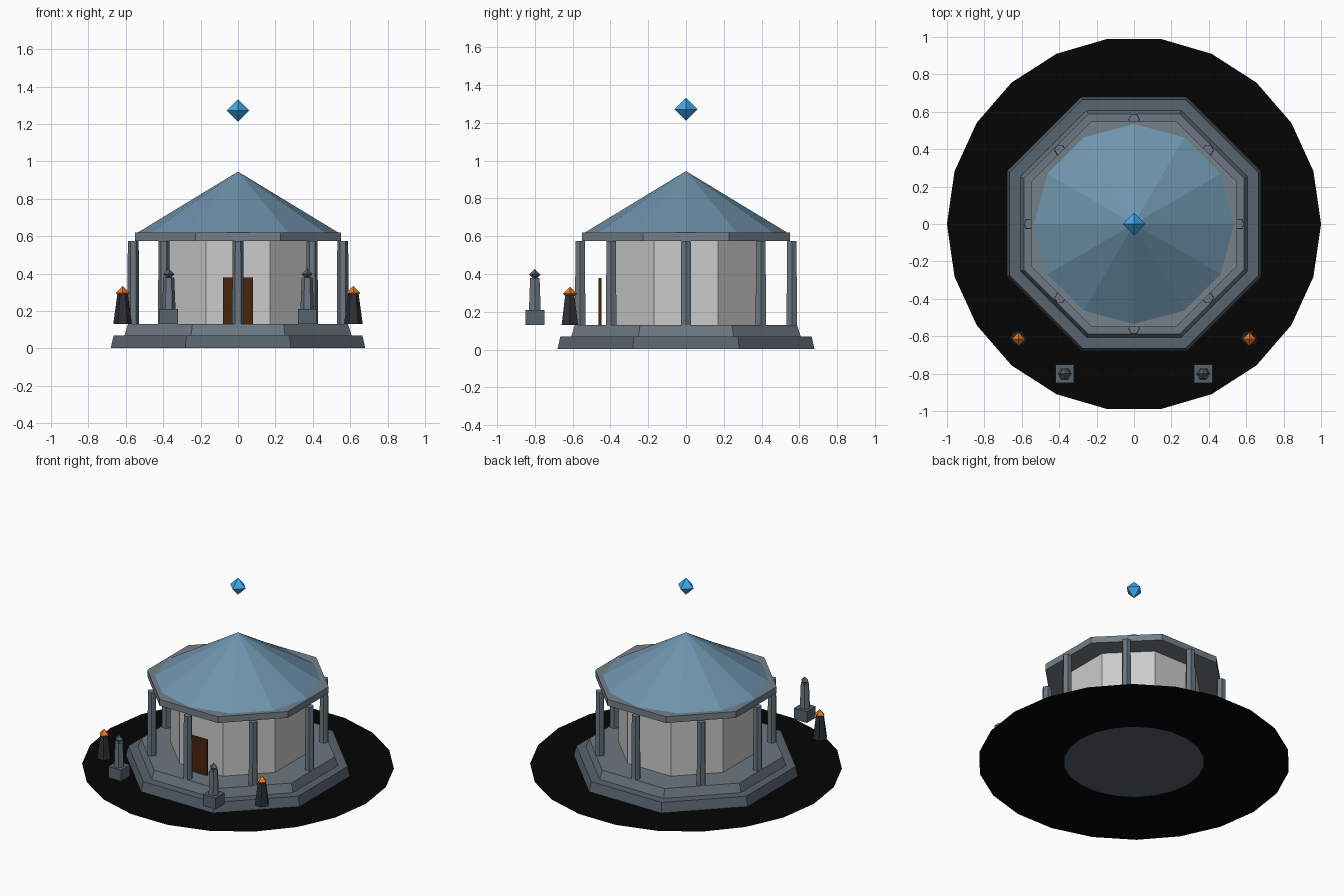
import bpy
import math
from math import pi, cos, sin

if "Cube" in bpy.data.objects:
    bpy.data.objects.remove(bpy.data.objects["Cube"])


def material(name, hex_code):
    rgb = [int(hex_code[i:i + 2], 16) / 255 for i in (0, 2, 4)]
    m = bpy.data.materials.new(name)
    m.diffuse_color = (*[c ** 2.2 for c in rgb], 1)
    m.use_nodes = True
    m.node_tree.nodes["Principled BSDF"].inputs["Base Color"].default_value = m.diffuse_color
    return m


BLACK = material("ground_black", "0D0D0D")
STONE_DARK = material("dark_stone", "58636E")
STONE = material("stone", "6B7680")
TRIM = material("trim_stone", "747E87")
WALL = material("pale_wall", "BDBDBB")
ROOF = material("slate_blue", "6E93AC")
WOOD = material("door_wood", "4A2814")
IRON = material("dark_iron", "303438")
FLAME = material("flame_orange", "F07820")
CRYSTAL = material("crystal_blue", "3FA9F0")


def mesh(name, verts, faces, mat):
    me = bpy.data.meshes.new(name)
    me.from_pydata(verts, [], faces)
    me.materials.append(mat)
    ob = bpy.data.objects.new(name, me)
    bpy.context.collection.objects.link(ob)
    return ob


def prism(name, n, r0, r1, z0, z1, mat, x=0, y=0, turn=0.0):
    """Closed n-sided frustum, or a cone when r1 is 0."""
    def ring(r, z):
        return [(x + r * cos(turn + 2 * pi * i / n), y + r * sin(turn + 2 * pi * i / n), z)
                for i in range(n)]
    verts = ring(r0, z0)
    faces = [tuple(reversed(range(n)))]
    if r1 == 0:
        verts.append((x, y, z1))
        faces += [(i, (i + 1) % n, n) for i in range(n)]
    else:
        verts += ring(r1, z1)
        faces += [(i, (i + 1) % n, n + (i + 1) % n, n + i) for i in range(n)]
        faces.append(tuple(range(n, 2 * n)))
    return mesh(name, verts, faces, mat)


def octahedron(name, r, x, y, z, mat):
    verts = [(x + r, y, z), (x, y + r, z), (x - r, y, z), (x, y - r, z), (x, y, z + r), (x, y, z - r)]
    faces = [(i, (i + 1) % 4, 4) for i in range(4)] + [((i + 1) % 4, i, 5) for i in range(4)]
    return mesh(name, verts, faces, mat)


def octagon(name, flat0, flat1, z0, z1, mat):
    """Octagon with a flat side to the front, sized by its half width."""
    k = cos(pi / 8)
    return prism(name, 8, flat0 / k, flat1 / k, z0, z1, mat, turn=pi / 8)


def box(name, sx, sy, sz, loc, mat):
    bpy.ops.mesh.primitive_cube_add(size=1, location=loc)
    ob = bpy.context.object
    ob.name = name
    ob.scale = (sx, sy, sz)
    ob.data.materials.append(mat)
    return ob


# Flat ground ring with an open centre
N = 22
ring_verts = [(r * cos(2 * pi * i / N), r * sin(2 * pi * i / N), 0)
              for r in (0.45, 1.0) for i in range(N)]
mesh("ground_ring", ring_verts,
     [(i, N + i, N + (i + 1) % N, (i + 1) % N) for i in range(N)], BLACK)

# Stepped base, wall, eave and roof
octagon("lower_step", 0.68, 0.665, 0.003, 0.07, STONE_DARK)
octagon("upper_step", 0.607, 0.588, 0.07, 0.13, STONE)
octagon("wall", 0.41, 0.41, 0.13, 0.58, WALL)
octagon("eave", 0.55, 0.55, 0.575, 0.62, TRIM)
prism("roof", 12, 0.535, 0, 0.62, 0.945, ROOF)

# Eight columns around the porch
for i in range(8):
    a = i * pi / 4
    prism(f"column_{i + 1}", 6, 0.032, 0.029, 0.13, 0.575, STONE,
          0.56 * cos(a), 0.56 * sin(a))

# Door and floating crystal
box("door", 0.16, 0.016, 0.25, (0, -0.455, 0.255), WOOD)
octahedron("floating_crystal", 0.06, 0, 0, 1.272, CRYSTAL)

# Paired markers and braziers in front
for side, s in (("left", -1), ("right", 1)):
    x, y = s * 0.37, -0.80
    box(f"{side}_marker_base", 0.1, 0.1, 0.08, (x, y, 0.17), STONE_DARK)
    prism(f"{side}_marker_shaft", 6, 0.036, 0.029, 0.21, 0.378, STONE, x, y)
    octahedron(f"{side}_marker_head", 0.03, x, y, 0.397, STONE_DARK)
    x, y = s * 0.617, -0.615
    prism(f"{side}_brazier_stand", 6, 0.05, 0.028, 0.13, 0.29, IRON, x, y)
    octahedron(f"{side}_brazier_flame", 0.037, x, y, 0.296, FLAME)
